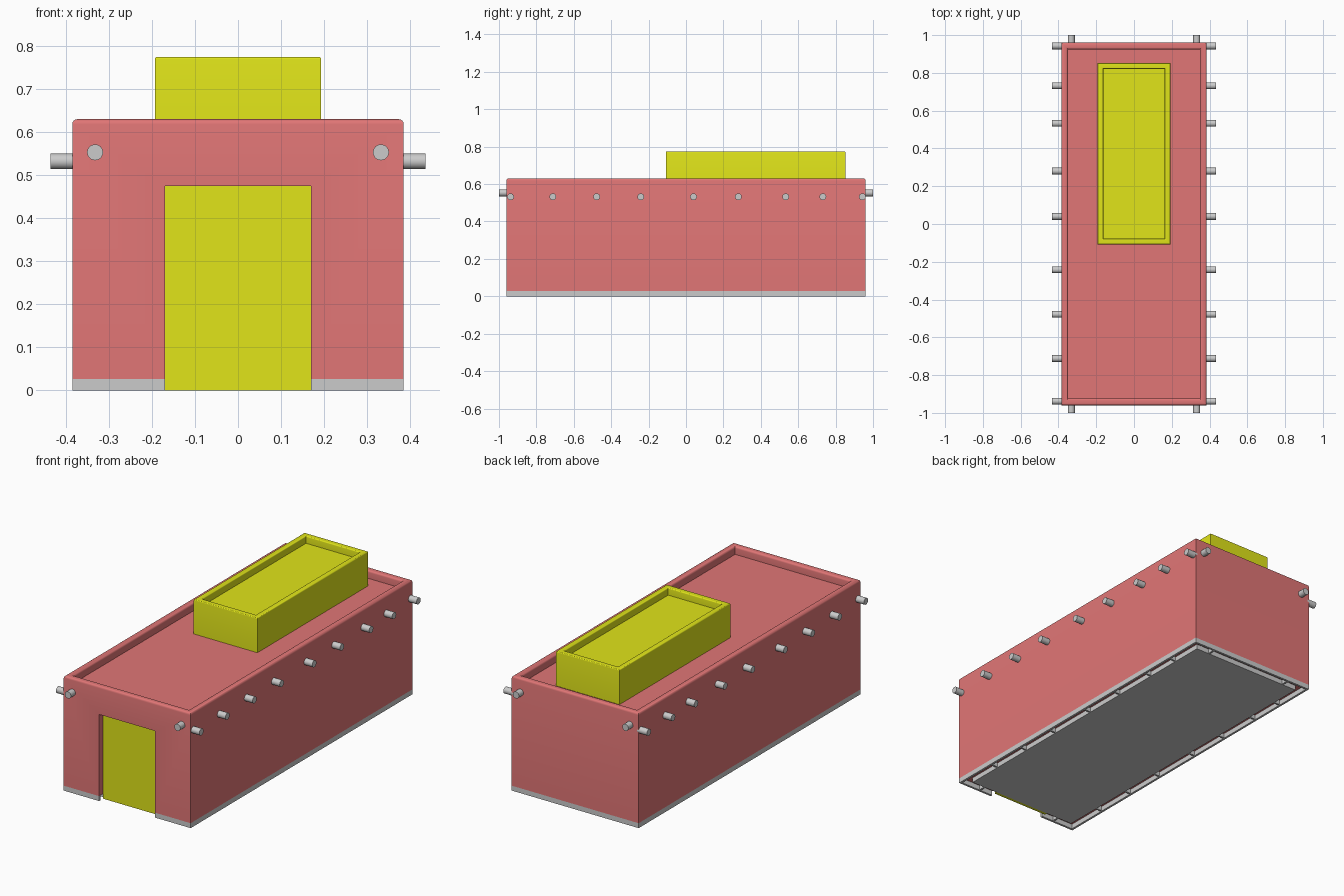
import bpy, bmesh, math
from mathutils import Matrix, Vector

if "Cube" in bpy.data.objects:
    bpy.data.objects.remove(bpy.data.objects["Cube"])


def material(name, rgb):
    m = bpy.data.materials.new(name)
    m.diffuse_color = (*rgb, 1)
    m.use_nodes = True
    m.node_tree.nodes["Principled BSDF"].inputs["Base Color"].default_value = m.diffuse_color
    return m


PINK = material("pink_plaster", (0.75, 0.18, 0.18))
YELLOW = material("yellow_paint", (0.75, 0.78, 0.01))


def add_box(bm, lo, hi):
    lo, hi = Vector(lo), Vector(hi)
    mat = Matrix.Translation((lo + hi) / 2) @ Matrix.Diagonal((*(hi - lo), 1))
    bmesh.ops.create_cube(bm, size=1, matrix=mat)


def finish(bm, name, mat=None, smooth=False):
    mesh = bpy.data.meshes.new(name)
    bm.normal_update()
    bm.to_mesh(mesh)
    bm.free()
    ob = bpy.data.objects.new(name, mesh)
    bpy.context.collection.objects.link(ob)
    if mat:
        mesh.materials.append(mat)
    if smooth:
        bpy.ops.object.select_all(action='DESELECT')
        ob.select_set(True)
        bpy.context.view_layer.objects.active = ob
        bpy.ops.object.shade_smooth_by_angle(angle=math.radians(35))
    return ob


def boxes(name, spans, mat=None):
    bm = bmesh.new()
    for lo, hi in spans:
        add_box(bm, lo, hi)
    return finish(bm, name, mat)


def parapet_block(name, lo, hi, rim, depth, bevel, mat):
    """Box with a sunken roof surrounded by a rounded parapet."""
    bm = bmesh.new()
    add_box(bm, lo, hi)
    bm.normal_update()
    top = max(bm.faces, key=lambda f: f.calc_center_median().z)
    bmesh.ops.inset_individual(bm, faces=[top], thickness=rim)
    floor = bmesh.ops.extrude_discrete_faces(bm, faces=[top])["faces"][0]
    bmesh.ops.translate(bm, verts=floor.verts, vec=(0, 0, -depth))
    edges = [e for e in bm.edges if all(abs(v.co.z - hi[2]) < 1e-5 for v in e.verts)
             and abs(e.calc_face_angle(0)) > 0.5]
    bmesh.ops.bevel(bm, geom=edges, offset=bevel, segments=4, profile=0.5, affect='EDGES')
    return finish(bm, name, mat, True)


W, L, BASE = 0.385, 0.96, 0.027

# Main building with a parapet roof
body = parapet_block("building_body", (-W, -L, BASE), (W, L, 0.63), 0.05, 0.045, 0.012, PINK)

# Recessed doorway
cutter = boxes("doorway_cutter", [((-0.17, -1.1, -0.1), (0.17, -0.925, 0.475))])
cutter.hide_render = True
cut = body.modifiers.new("doorway", 'BOOLEAN')
cut.operation, cut.object, cut.solver = 'DIFFERENCE', cutter, 'EXACT'
bpy.context.view_layer.objects.active = body
bpy.ops.object.modifier_apply(modifier=cut.name)
bpy.data.objects.remove(cutter)
boxes("door", [((-0.17, -0.926, 0), (0.17, -0.91, 0.475))], YELLOW)

# Upper roof room
parapet_block("roof_room", (-0.193, -0.108, 0.58), (0.193, 0.852, 0.775), 0.043, 0.04, 0.006, YELLOW)

# Grey plinth skirt, open at the doorway
T = 0.012
boxes("plinth", [
    ((-W, -L, 0), (-W + T, L, BASE)), ((W - T, -L, 0), (W, L, BASE)),
    ((-W + T, L - T, 0), (W - T, L, BASE)),
    ((-W + T, -L, 0), (-0.17, -L + T, BASE)), ((0.17, -L, 0), (W - T, -L + T, BASE))])

# Floor slab and the small ribs joining it to the skirt
boxes("floor_slab", [((-W + 0.05, -L + 0.05, 0), (W - 0.05, L - 0.05, BASE))])
peg_y = [-0.938, -0.712, -0.478, -0.242, 0.04, 0.28, 0.533, 0.732, 0.943]
ribs = []
for y in peg_y[1:-1]:
    for a, b in ((-W + T, -W + 0.05), (W - 0.05, W - T)):
        ribs.append(((a, y - 0.005, 0.003), (b, y + 0.005, BASE)))
for x in (-0.25, 0.25):
    for a, b in ((-L + T, -L + 0.05), (L - 0.05, L - T)):
        ribs.append(((x - 0.005, a, 0.003), (x + 0.005, b, BASE)))
boxes("floor_ribs", ribs)


# Round beam ends sticking out of the walls
def peg(bm, center, axis, length, radius):
    turn = Matrix.Rotation(math.pi / 2, 4, 'Y' if axis == 'x' else 'X')
    bmesh.ops.create_cone(bm, cap_ends=True, segments=32, radius1=radius, radius2=radius,
                          depth=length, matrix=Matrix.Translation(center) @ turn)


bm = bmesh.new()
for s in (-1, 1):
    for y in peg_y:
        peg(bm, (s * 0.405, y, 0.532), 'x', 0.06, 0.018)
finish(bm, "side_beam_ends", None, True)

bm = bmesh.new()
for s in (-1, 1):
    for x in (-0.332, 0.332):
        peg(bm, (x, s * 0.97, 0.553), 'y', 0.06, 0.0185)
finish(bm, "end_beam_ends", None, True)
